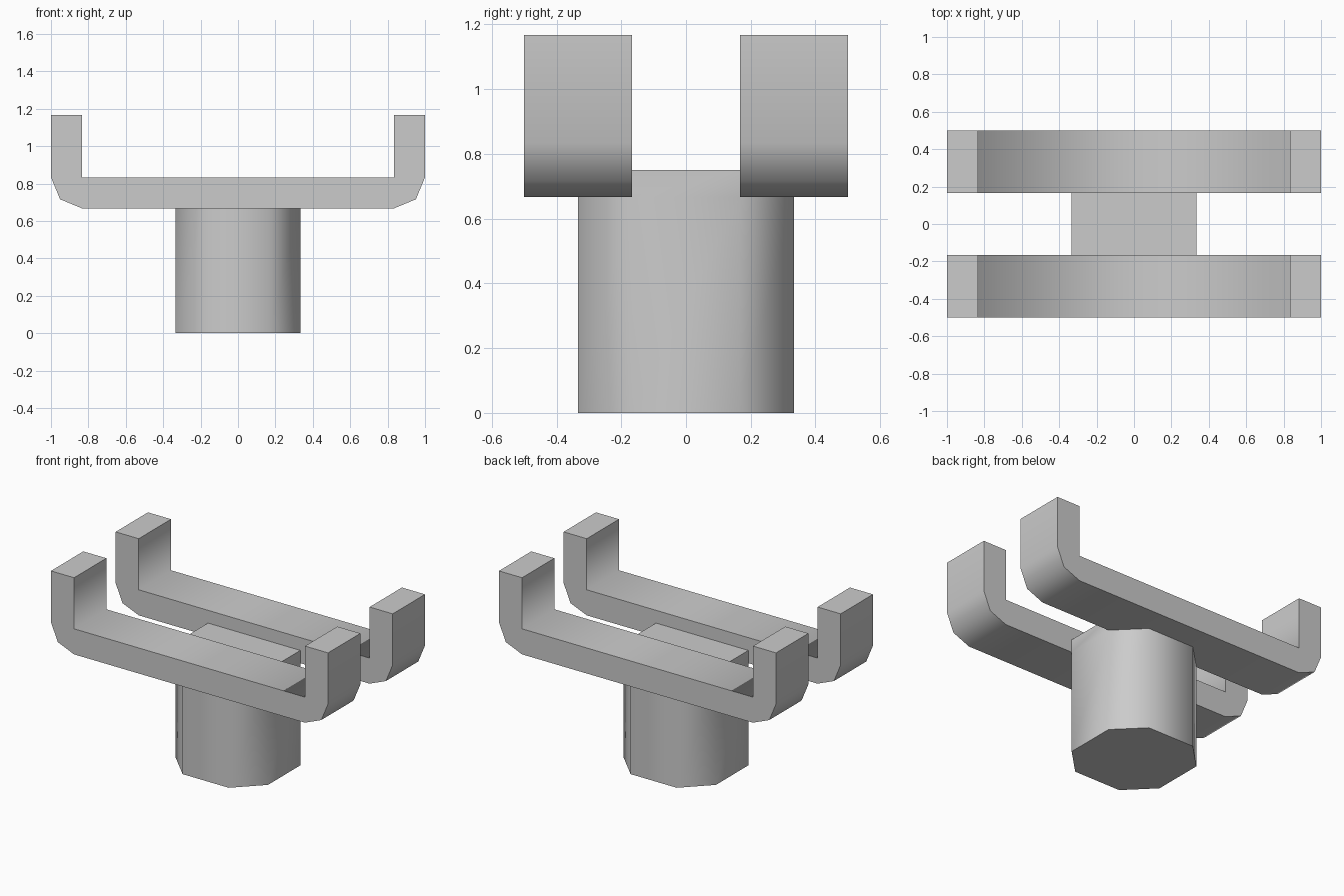
import bpy, bmesh
from math import sin, cos, radians

if "Cube" in bpy.data.objects:
    bpy.data.objects.remove(bpy.data.objects["Cube"])

T = 1 / 6  # basic module: bar thickness and corner size


def make_object(name, bm, is_flat):
    """Smooth shading, with hard edges around the flat faces."""
    bmesh.ops.recalc_face_normals(bm, faces=bm.faces)
    for f in bm.faces:
        f.smooth = True
    bm.normal_update()
    for f in bm.faces:
        if is_flat(f):
            for e in f.edges:
                e.smooth = False
    mesh = bpy.data.meshes.new(name)
    bm.to_mesh(mesh)
    bm.free()
    obj = bpy.data.objects.new(name, mesh)
    bpy.context.collection.objects.link(obj)
    return obj


# Cradle rails: U profile with rounded outer corners, extruded along y
arc = [(1 - T + T * cos(radians(a)), 5 * T - T * sin(radians(a))) for a in (0, 45, 90)]
half = [(1 - T, 5 * T), (1 - T, 7 * T), (1, 7 * T)] + arc
profile = half + [(-x, z) for x, z in reversed(half)]
bm = bmesh.new()
face = bm.faces.new([bm.verts.new((x, T, z)) for x, z in profile])
ext = bmesh.ops.extrude_face_region(bm, geom=[face], use_keep_orig=True)
moved = [g for g in ext["geom"] if isinstance(g, bmesh.types.BMVert)]
bmesh.ops.translate(bm, verts=moved, vec=(0, 2 * T, 0))
rails = make_object(
    "cradle_rails", bm,
    lambda f: abs(f.normal.y) > 0.9 or f.calc_center_median().z > 7 * T - 0.01)
rails.modifiers.new("mirror_rail", "MIRROR").use_axis = (False, True, False)

# Post: chamfered square column with a raised block between the rails
w = 2 * T
outline = [(w, -T), (w, T), (T, w), (-T, w), (-w, T), (-w, -T), (-T, -w), (T, -w)]
bm = bmesh.new()
low = [bm.verts.new((x, y, 0)) for x, y in outline]
mid = [bm.verts.new((x, y, 4 * T)) for x, y in outline]
top = [bm.verts.new((*outline[i], 4.5 * T)) for i in (0, 1, 4, 5)]
bm.faces.new(list(reversed(low)))
for i in range(8):
    j = (i + 1) % 8
    bm.faces.new((low[i], low[j], mid[j], mid[i]))
bm.faces.new((mid[0], mid[1], top[1], top[0]))
bm.faces.new((mid[4], mid[5], top[3], top[2]))
bm.faces.new(top)
make_object("post", bm, lambda f: abs(f.normal.z) > 0.9)
